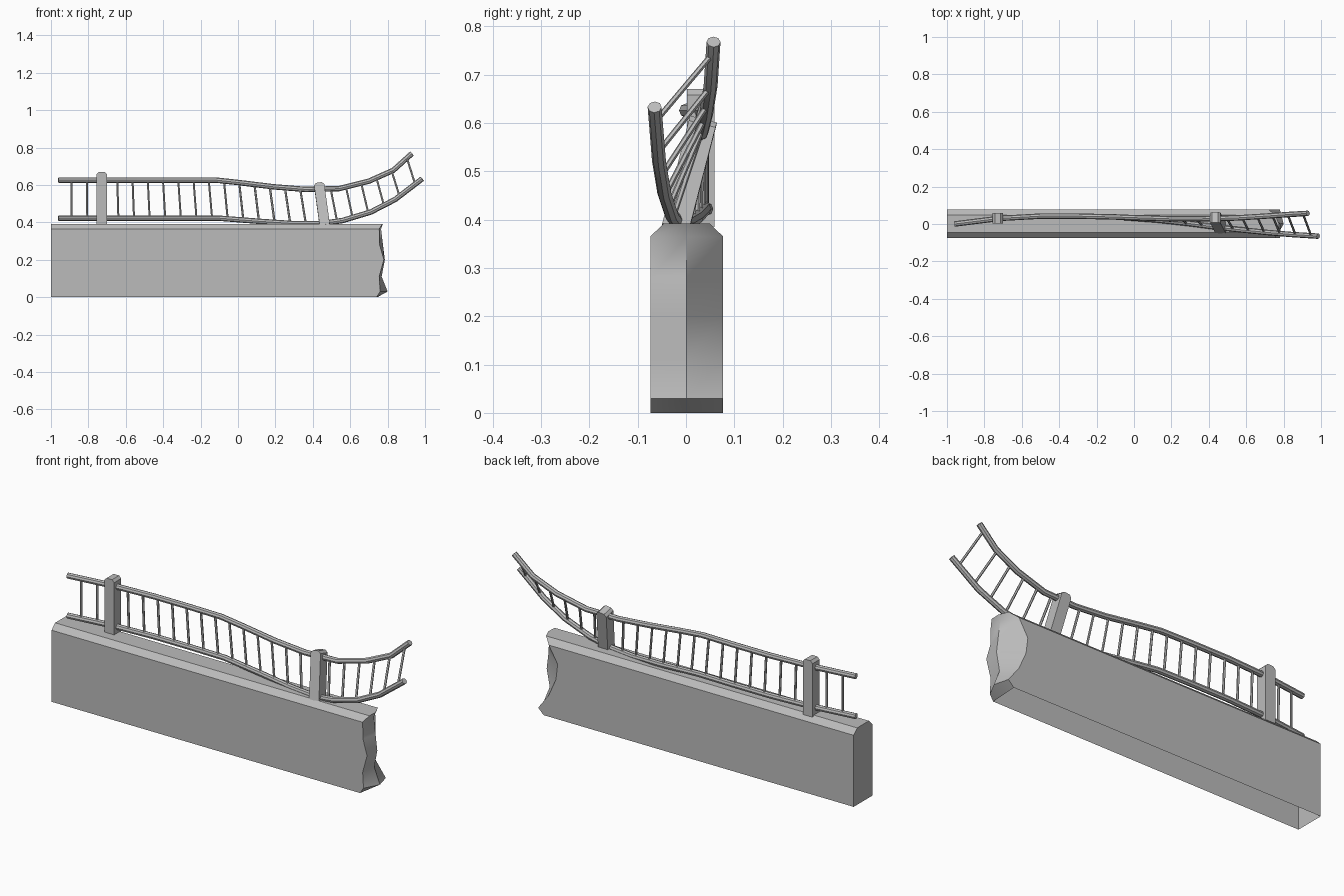
import bpy, bmesh, math
from mathutils import Vector

cube = bpy.data.objects.get("Cube")
if cube:
    bpy.data.objects.remove(cube, do_unlink=True)

grey = bpy.data.materials.new("plain grey")
grey.use_nodes = True
grey.diffuse_color = (0.5, 0.5, 0.5, 1)
grey.node_tree.nodes["Principled BSDF"].inputs["Base Color"].default_value = (0.5, 0.5, 0.5, 1)


def finish(obj, angle=35):
    obj.data.materials.clear()
    obj.data.materials.append(grey)
    bpy.ops.object.select_all(action='DESELECT')
    obj.select_set(True)
    bpy.context.view_layer.objects.active = obj
    bpy.ops.object.shade_smooth_by_angle(angle=math.radians(angle))


def mesh_object(name, bm):
    bmesh.ops.recalc_face_normals(bm, faces=bm.faces)
    mesh = bpy.data.meshes.new(name)
    bm.to_mesh(mesh)
    bm.free()
    obj = bpy.data.objects.new(name, mesh)
    bpy.context.collection.objects.link(obj)
    return obj


def tubes(name, paths, radius, resolution):
    """Round bars along one or more paths, joined in one mesh."""
    curve = bpy.data.curves.new(name, 'CURVE')
    curve.dimensions = '3D'
    curve.bevel_depth = radius
    curve.bevel_resolution = resolution
    curve.use_fill_caps = True
    for path in paths:
        spline = curve.splines.new('POLY')
        spline.points.add(len(path) - 1)
        for point, co in zip(spline.points, path):
            point.co = (*co, 1)
    obj = bpy.data.objects.new(name, curve)
    bpy.context.collection.objects.link(obj)
    bpy.ops.object.select_all(action='DESELECT')
    obj.select_set(True)
    bpy.context.view_layer.objects.active = obj
    bpy.ops.object.convert(target='MESH')
    finish(bpy.context.object, 40)


def at_x(path, x):
    """Point of a rail path at a given x."""
    for a, b in zip(path, path[1:]):
        if x <= b[0]:
            break
    return Vector(a).lerp(Vector(b), (x - a[0]) / (b[0] - a[0]))


# Wall: chamfered top, open underside, ragged end
rows = [  # z, then x of the ragged end at the front, middle and back
    (0, .74, .745, .75), (.03, .76, .80, .78), (.11, .755, .768, .72),
    (.2, .78, .785, .68), (.28, .757, .775, .67), (.365, .755, .765, .72),
    (.392, .773, .775, .755)]
bm = bmesh.new()
grid = []
for z, *xs in rows:
    half = .0475 if z > .38 else .0755
    grid.append([bm.verts.new((x, .0015 + s * half, z)) for x, s in zip(xs, (-1, 0, 1))])
for low, high in zip(grid, grid[1:]):
    for i in range(2):
        bm.faces.new((low[i], low[i + 1], high[i + 1], high[i]))
ends = [[bm.verts.new((-1, grid[r][c].co.y, rows[r][0])) for r in (0, 5, 6)] for c in (0, 2)]
for end, c in zip(ends, (0, 2)):
    bm.faces.new([end[0]] + [grid[r][c] for r in range(6)] + [end[1]])
    bm.faces.new((end[1], grid[5][c], grid[6][c], end[2]))
bm.faces.new([ends[0][2]] + grid[6] + [ends[1][2]])
bm.faces.new(ends[0] + ends[1][::-1])
finish(mesh_object("broken_wall", bm), 32)

# Bent rails
top_path = [(-.96, 0, .626), (-.72, .03, .626), (-.5, .042, .626), (-.3, .042, .626),
            (-.12, .038, .626), (0, .034, .613), (.19, .028, .59), (.36, .028, .576),
            (.54, .032, .58), (.7, .042, .62), (.83, .051, .678), (.93, .057, .768)]
low_path = [(-.96, 0, .422), (-.72, .03, .422), (-.5, .042, .422), (-.3, .042, .422),
            (-.1, .038, .422), (.12, .022, .405), (.3, .002, .393), (.45, -.018, .394),
            (.56, -.03, .41), (.71, -.045, .455), (.84, -.056, .522), (.985, -.065, .633)]
tubes("top_rail", [top_path], .0145, 2)
tubes("bottom_rail", [low_path], .0145, 2)

# Thin rungs between the rails
rungs = [(at_x(low_path, -.89 + .0835 * i), at_x(top_path, -.89 + .0815 * i))
         for i in range(23) if i not in (2, 16)]
tubes("rungs", rungs, .006, 1)


# Square posts that grip both rails
def post(name, bottom, top):
    bm = bmesh.new()
    bmesh.ops.create_cube(bm, size=1)
    bottom, top = Vector(bottom), Vector(top)
    axis = top - bottom
    for v in bm.verts:
        v.co.x *= .055
        v.co.y *= .057
        v.co.z *= axis.length
    cap = [e for e in bm.edges if all(v.co.z > 0 for v in e.verts)
           and abs(e.verts[0].co.x - e.verts[1].co.x) < .001]
    bmesh.ops.bevel(bm, geom=cap, offset=.012, segments=1, affect='EDGES')
    turn = Vector((0, 0, 1)).rotation_difference(axis)
    for v in bm.verts:
        v.co = turn @ v.co + (bottom + top) / 2
    finish(mesh_object(name, bm), 20)


post("upright_post", (-.728, .031, .385), (-.728, .031, .67))
post("leaning_post", (.464, -.022, .382), (.433, .036, .606))
